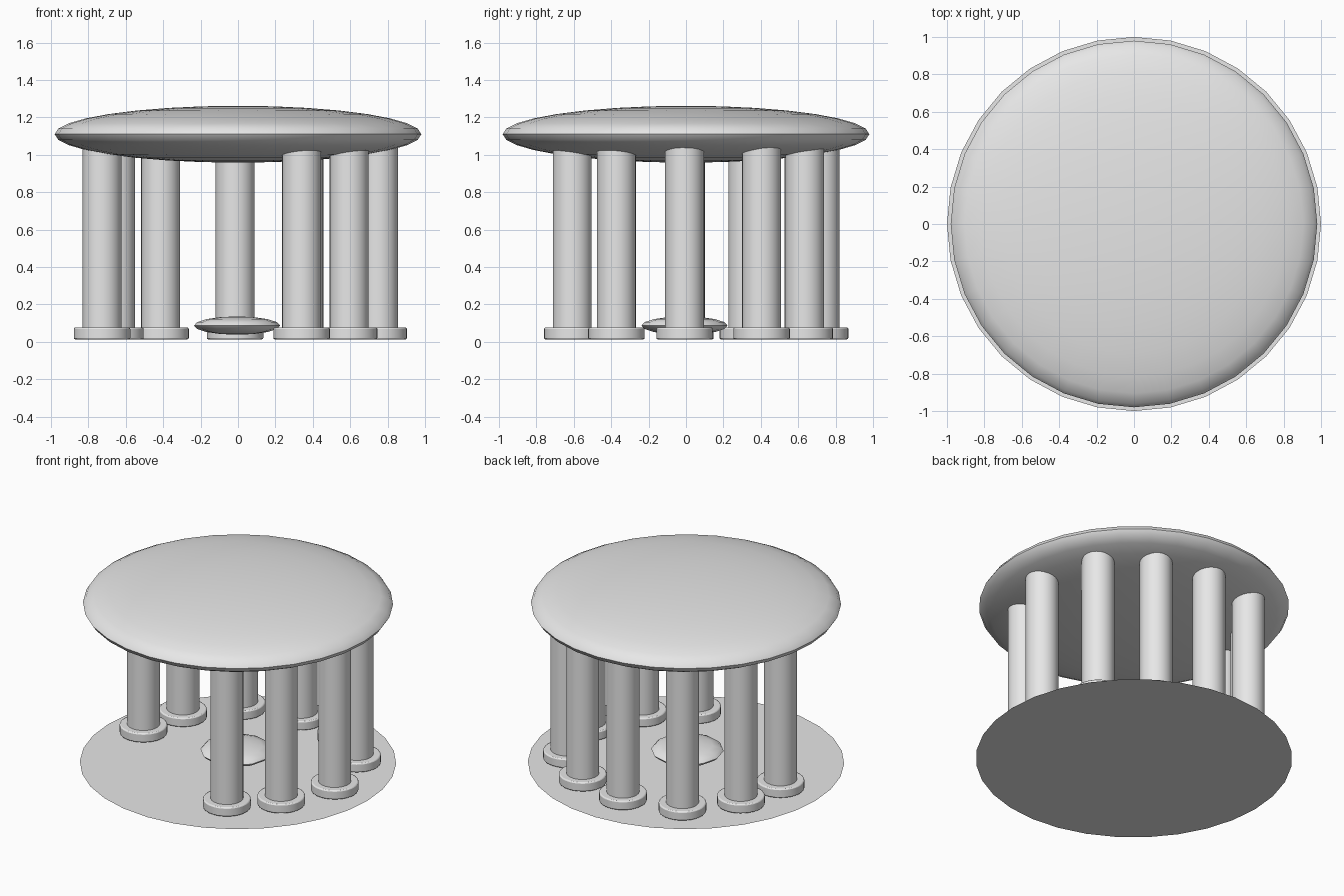
import bpy
import math

if "Cube" in bpy.data.objects:
    bpy.data.objects.remove(bpy.data.objects["Cube"])

stone = bpy.data.materials.new("pale_stone")
stone.diffuse_color = (0.8, 0.8, 0.8, 1.0)
stone.use_nodes = True
stone.node_tree.nodes["Principled BSDF"].inputs["Base Color"].default_value = stone.diffuse_color


def finish(name, smooth=True):
    ob = bpy.context.object
    ob.name = name
    ob.data.materials.append(stone)
    bpy.ops.object.transform_apply(location=False, rotation=False, scale=True)
    if smooth:
        bpy.ops.object.shade_smooth_by_angle(angle=math.radians(40))
    return ob


def flat_sphere(name, loc, radius, half_height, segments, rings):
    bpy.ops.mesh.primitive_uv_sphere_add(segments=segments, ring_count=rings, radius=1, location=loc)
    bpy.context.object.scale = (radius, radius, half_height)
    return finish(name)


def cylinder(name, x, y, radius, z0, z1):
    bpy.ops.mesh.primitive_cylinder_add(vertices=32, radius=radius, depth=z1 - z0,
                                        location=(x, y, (z0 + z1) / 2))
    return finish(name)


# Thin round floor
bpy.ops.mesh.primitive_circle_add(vertices=32, radius=1.0, fill_type='NGON', location=(0, 0, 0))
finish("floor_disc", smooth=False)

# Domed lens-shaped roof and the low cushion-shaped stone in the middle
flat_sphere("roof", (0, 0, 1.11), 0.98, 0.152, 32, 16)
flat_sphere("centre_stone", (-0.005, -0.008, 0.087), 0.23, 0.049, 12, 8)

# Slightly irregular ring of columns, open at the front left
spots = [(0.34, -0.608), (0.594, -0.372), (0.752, -0.008),
         (0.635, 0.404), (0.352, 0.635), (-0.016, 0.717),
         (-0.414, 0.63), (-0.655, 0.33), (-0.727, -0.003)]
for i, (x, y) in enumerate(spots, 1):
    cylinder(f"column_{i}", x, y, 0.104, 0.03, 1.05)
    base = cylinder(f"column_base_{i}", x, y, 0.151, 0.013, 0.077)
    bevel = base.modifiers.new("soft_edge", 'BEVEL')
    bevel.width = 0.008
    bevel.segments = 2
    bevel.limit_method = 'ANGLE'
    bevel.angle_limit = math.radians(40)
